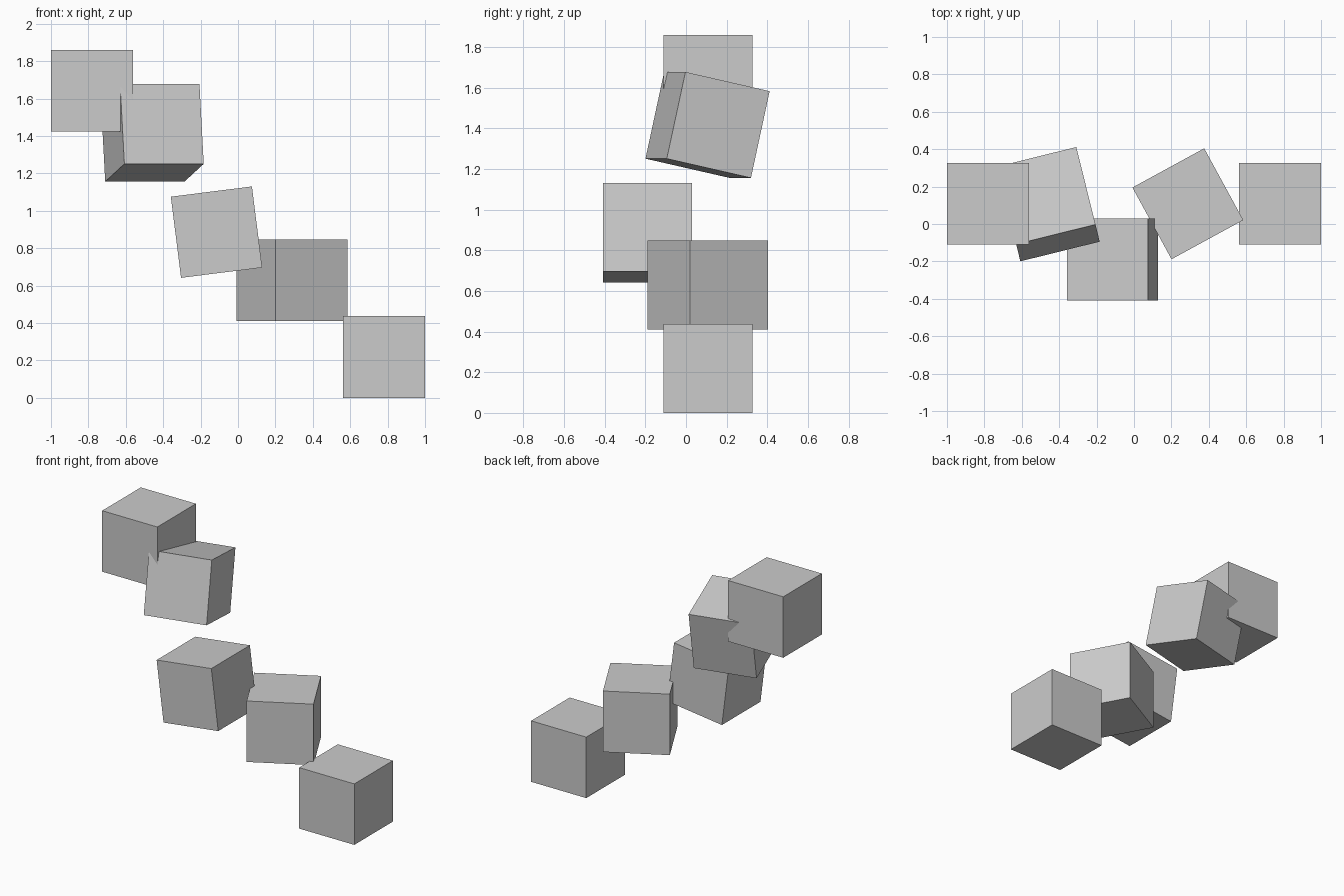
import bpy
from math import radians

# Remove the default cube
default = bpy.data.objects.get("Cube")
if default:
    bpy.data.objects.remove(default, do_unlink=True)

# Single plain material
grey = bpy.data.materials.new("light_grey")
grey.use_nodes = True
colour = (0.6, 0.6, 0.6, 1.0)
grey.diffuse_color = colour
grey.node_tree.nodes["Principled BSDF"].inputs["Base Color"].default_value = colour

EDGE = 0.437


def add_block(name, centre, tilt=(0, 0, 0)):
    """One block of the staircase, tilted by degrees about x, y and z."""
    bpy.ops.mesh.primitive_cube_add(
        size=EDGE, location=centre, rotation=[radians(a) for a in tilt])
    block = bpy.context.object
    block.name = name
    block.data.materials.append(grey)


# Rising chain of equal blocks, from the bottom left to the top right
add_block("bottom_block", (0.781, 0.108, EDGE / 2))
add_block("turned_block", (0.288, 0.108, 0.629), (0, 0, 28.6))
add_block("leaning_block", (-0.115, -0.19, 0.886), (0, -7.2, 0))
add_block("tilted_block", (-0.458, 0.106, 1.417), (-12.5, 0, 13.9))
add_block("top_block", (-0.781, 0.108, 1.642))
